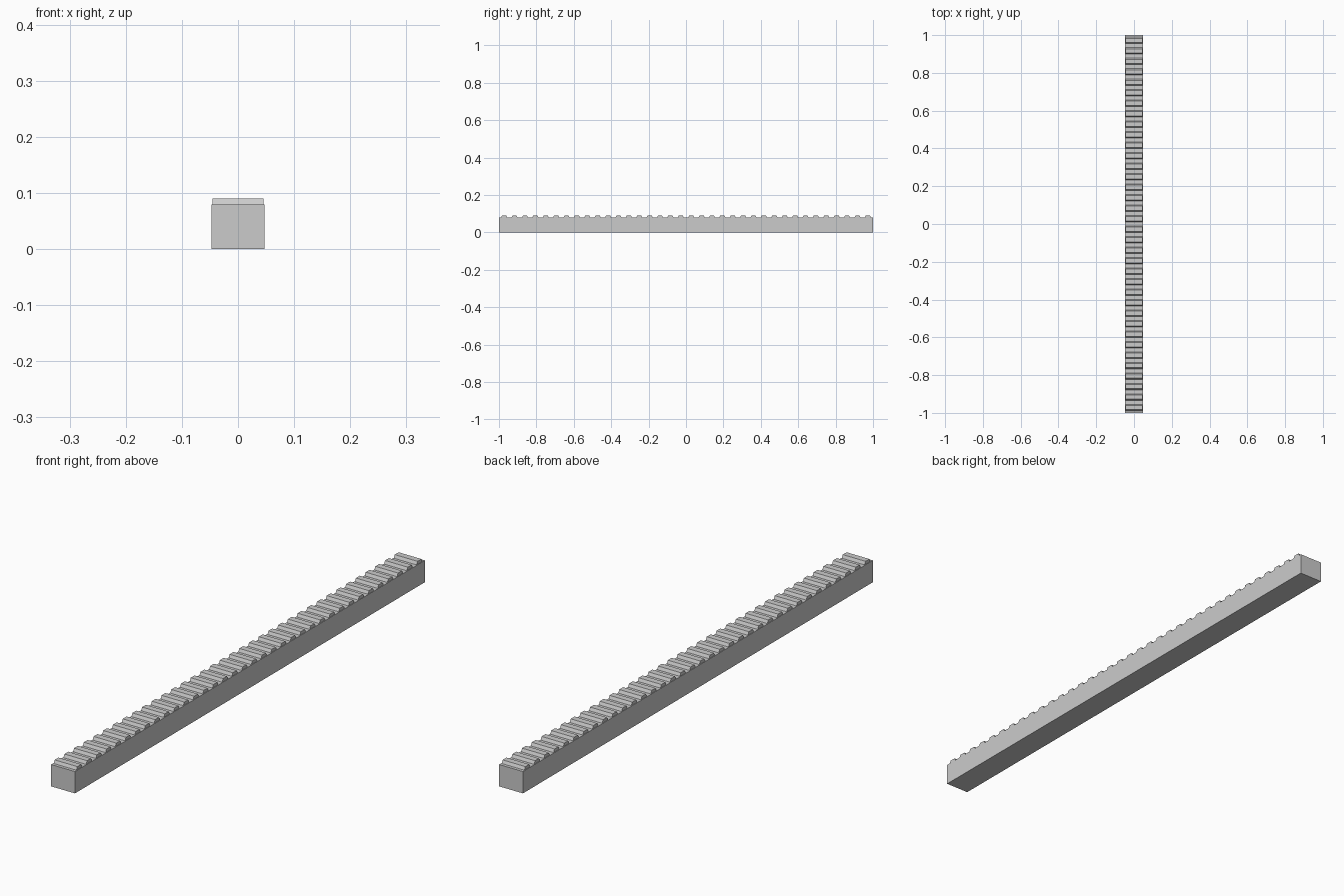
import bpy, bmesh

if "Cube" in bpy.data.objects:
    bpy.data.objects.remove(bpy.data.objects["Cube"])

TEETH = 36
PITCH = 2.0 / TEETH
HALF_W, TOOTH_HALF_W = 0.0475, 0.0455
ROOT_Z, TOP_Z = 0.079, 0.09


def extrude_profile(name, profile, half_w):
    """Extrude a closed (y, z) profile across x."""
    bm = bmesh.new()
    face = bm.faces.new([bm.verts.new((-half_w, y, z)) for y, z in profile])
    ext = bmesh.ops.extrude_face_region(bm, geom=[face])
    verts = [v for v in ext["geom"] if isinstance(v, bmesh.types.BMVert)]
    bmesh.ops.translate(bm, verts=verts, vec=(2 * half_w, 0, 0))
    bmesh.ops.recalc_face_normals(bm, faces=bm.faces)
    mesh = bpy.data.meshes.new(name)
    bm.to_mesh(mesh)
    bm.free()
    obj = bpy.data.objects.new(name, mesh)
    bpy.context.collection.objects.link(obj)
    return obj


# Solid bar
extrude_profile("rack_bar", [(-1, 0), (1, 0), (1, ROOT_Z), (-1, ROOT_Z)], HALF_W)

# Row of tapered teeth, slightly narrower than the bar
base, tip = 0.0165, 0.011
tooth = extrude_profile("rack_teeth", [(-base, ROOT_Z), (base, ROOT_Z),
                                       (tip, TOP_Z), (-tip, TOP_Z)], TOOTH_HALF_W)
tooth.location.y = -1 + PITCH / 2
row = tooth.modifiers.new("row", "ARRAY")
row.count = TEETH
row.use_relative_offset = False
row.use_constant_offset = True
row.constant_offset_displace = (0, PITCH, 0)
